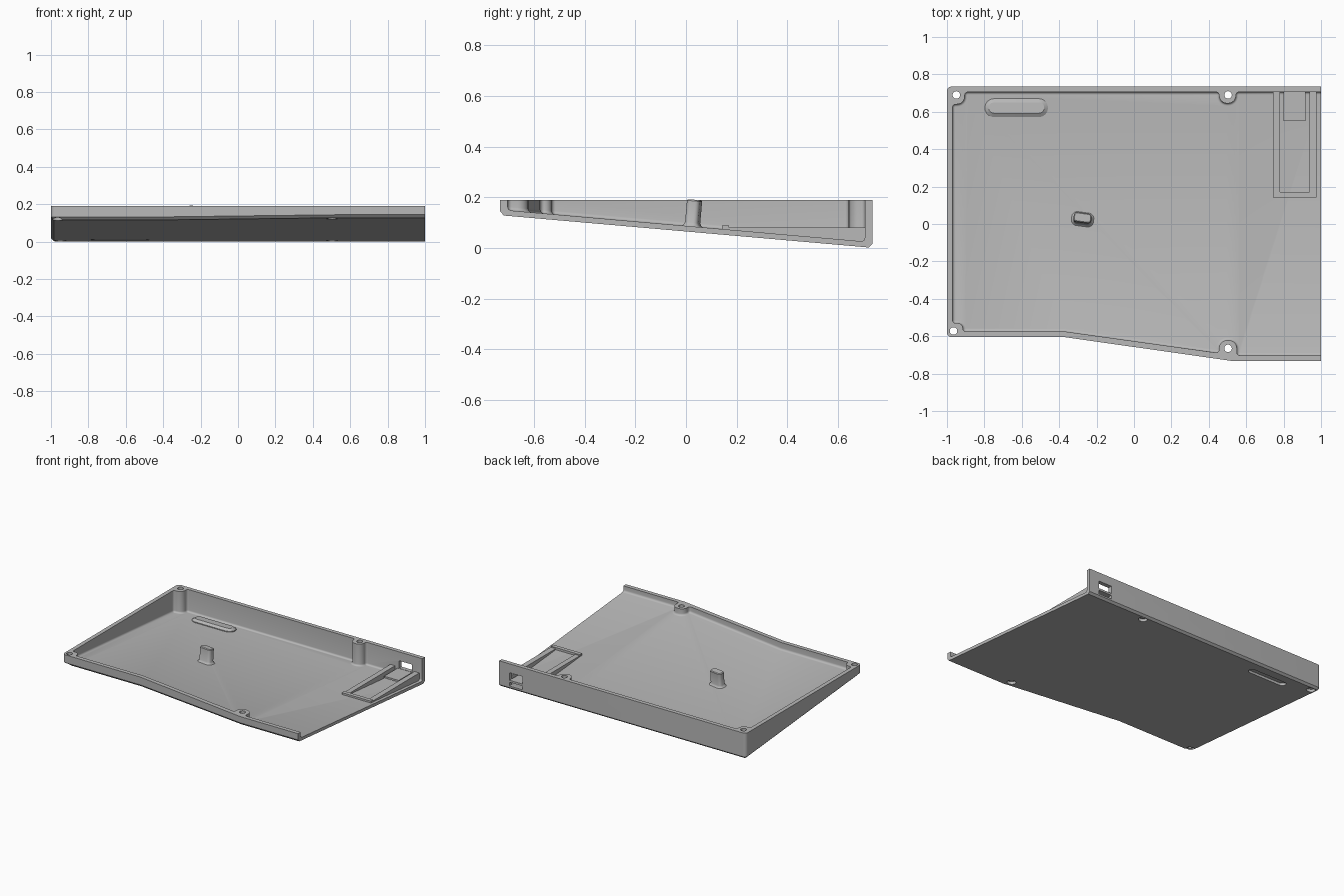
import bpy, bmesh, math
from mathutils import Vector, Matrix

cube = bpy.data.objects.get("Cube")
if cube:
    bpy.data.objects.remove(cube)

TOP = 0.19
FLOOR = 0.022
SLOPE = math.tan(math.radians(5))

grey = bpy.data.materials.new("light grey plastic")
grey.use_nodes = True
grey.diffuse_color = (0.48, 0.48, 0.48, 1)
grey.node_tree.nodes["Principled BSDF"].inputs["Base Color"].default_value = (0.48, 0.48, 0.48, 1)


def under(y):
    """Height of the sloping underside."""
    return 0.065 - SLOPE * y


def rounded(corners, steps=6):
    """Closed counter-clockwise path with each (x, y, radius) corner rounded."""
    path = []
    for i, (x, y, r) in enumerate(corners):
        p = Vector((x, y))
        if r == 0:
            path.append(p)
            continue
        a = (Vector(corners[i - 1][:2]) - p).normalized()
        b = (Vector(corners[(i + 1) % len(corners)][:2]) - p).normalized()
        half = a.angle(b) / 2
        centre = p + (a + b).normalized() * (r / math.sin(half))
        start = p + a * (r / math.tan(half)) - centre
        end = p + b * (r / math.tan(half)) - centre
        sweep = start.angle_signed(end)
        for k in range(steps + 1):
            path.append(centre + Matrix.Rotation(-sweep * k / steps, 2) @ start)
    return path


def inset(path, d):
    """Move a counter-clockwise path inwards by d."""
    out = []
    for i, p in enumerate(path):
        e1 = (p - path[i - 1]).normalized()
        e2 = (path[(i + 1) % len(path)] - p).normalized()
        n1, n2 = Vector((-e1.y, e1.x)), Vector((-e2.y, e2.x))
        out.append(p + (n1 + n2) * (d / (1 + n1.dot(n2))))
    return out


def sloped(path, h):
    return [(p.x, p.y, under(p.y) + h) for p in path]


def flat(path, z):
    return [(p.x, p.y, z) for p in path]


def loft(name, rings):
    """Solid skin through equal-length rings, bottom to top, with capped ends."""
    bm = bmesh.new()
    loops = [[bm.verts.new(c) for c in ring] for ring in rings]
    for low, high in zip(loops, loops[1:]):
        for i in range(len(low)):
            j = (i + 1) % len(low)
            bm.faces.new((low[i], low[j], high[j], high[i]))
    bm.faces.new(loops[0][::-1])
    bm.faces.new(loops[-1])
    bmesh.ops.recalc_face_normals(bm, faces=bm.faces[:])
    mesh = bpy.data.meshes.new(name)
    bm.to_mesh(mesh)
    bm.free()
    mesh.materials.append(grey)
    obj = bpy.data.objects.new(name, mesh)
    bpy.context.collection.objects.link(obj)
    return obj


def rect(x0, x1, y0, y1, r=0.0):
    return rounded([(x0, y0, r), (x1, y0, r), (x1, y1, r), (x0, y1, r)])


def circle(x, y, r, n=24):
    return [Vector((x + r * math.cos(math.tau * k / n), y + r * math.sin(math.tau * k / n)))
            for k in range(n)]


def cut(target, cutter):
    cutter.hide_render = True
    mod = target.modifiers.new("cut", "BOOLEAN")
    mod.operation, mod.solver, mod.object = "DIFFERENCE", "EXACT", cutter
    bpy.context.view_layer.objects.active = target
    bpy.ops.object.modifier_apply(modifier=mod.name)
    bpy.data.objects.remove(cutter)


def smooth(obj):
    bpy.ops.object.select_all(action="DESELECT")
    obj.select_set(True)
    bpy.context.view_layer.objects.active = obj
    bpy.ops.object.shade_smooth_by_angle(angle=math.radians(32))


# Tray body: sloping underside with a chamfered edge, except at the open end
outline = rounded([(-1, -0.605, 0.025), (-0.37, -0.605, 0), (0.53, -0.733, 0),
                   (1, -0.733, 0), (1, 0.735, 0), (-1, 0.735, 0.025)])
chamfer = inset(outline, 0.015)
for p, q in zip(outline, chamfer):
    if p.x > 0.999:
        q.x = p.x
tray = loft("tray", [sloped(chamfer, 0), sloped(outline, 0.015), flat(outline, TOP)])

# Cavity: leaves thin walls and four screw bosses, with a filleted floor
J, B = 0.016, 0.042
cavity = rounded([
    (-0.97, -0.53, J), (-0.915, -0.53, 0.028), (-0.915, -0.575, J),
    (-0.37, -0.575, 0),
    (0.455, -0.69, J), (0.455, -0.622, B), (0.55, -0.622, B), (0.55, -0.703, J),
    (1.1, -0.703, 0), (1.1, 0.705, 0),
    (0.545, 0.705, J), (0.545, 0.645, B), (0.455, 0.645, B), (0.455, 0.705, J),
    (-0.905, 0.705, J), (-0.905, 0.64, B), (-0.97, 0.64, J)])
R = 0.014
rings = []
for k in range(5):
    a = math.radians(90 * k / 4)
    rings.append(sloped(inset(cavity, R * (1 - math.sin(a))), FLOOR + R * (1 - math.cos(a))))
rings.append(flat(cavity, TOP + 0.05))
cut(tray, loft("cavity_cutter", rings))

# Screw holes, counterbored from below
for x, y in [(-0.95, 0.69), (0.503, 0.69), (-0.965, -0.572), (0.503, -0.665)]:
    cut(tray, loft("hole_cutter", [flat(circle(x, y, 0.02), -0.1), flat(circle(x, y, 0.02), 0.3)]))
    bore = circle(x, y, 0.03)
    cut(tray, loft("bore_cutter", [sloped(bore, -0.05), sloped(bore, 0.02)]))

# Connector windows in the back wall
for z0, z1 in [(0.07, 0.125), (0.028, 0.055)]:
    window = rect(0.812, 0.918, 0.695, 0.78)
    cut(tray, loft("window_cutter", [flat(window, z0), flat(window, z1)]))

# Foot recess below, and the raised pad above it
slot = rect(-0.785, -0.475, 0.595, 0.65, 0.027)
cut(tray, loft("slot_cutter", [sloped(slot, -0.05), sloped(slot, 0.018)]))
smooth(tray)

pad = rect(-0.797, -0.46, 0.572, 0.67, 0.048)
smooth(loft("foot_pad", [sloped(pad, FLOOR - 0.002), sloped(pad, FLOOR + 0.006),
                         sloped(inset(pad, 0.02), FLOOR + 0.02)]))

# Support post, square to the sloping floor, with a flared foot
post = rect(-0.048, 0.048, -0.026, 0.026, 0.018)
height = TOP - under(0.03) - FLOOR
support = loft("support_post", [flat(inset(post, -0.014), -0.002), flat(inset(post, -0.005), 0.005),
                                flat(post, 0.015), flat(post, height - 0.005),
                                flat(inset(post, 0.005), height)])
support.matrix_world = (Matrix.Translation((-0.275, 0.025, under(0.025) + FLOOR))
                        @ Matrix.Rotation(-math.radians(5), 4, "X")
                        @ Matrix.Rotation(-math.radians(8), 4, "Z"))
smooth(support)

# Circuit board cradle: level-topped rails, end stop and connector shelf
for name, x0, x1, y0, y1, top in [
        ("cradle_rail_left", 0.937, 0.977, 0.15, 0.708, 0.08),
        ("cradle_rail_right", 0.742, 0.78, 0.15, 0.708, 0.08),
        ("cradle_end_stop", 0.742, 0.977, 0.142, 0.17, 0.088)]:
    plan = rect(x0, x1, y0, y1)
    loft(name, [sloped(plan, FLOOR - 0.003), flat(plan, top)])
shelf = rect(0.80, 0.918, 0.55, 0.708)
loft("connector_shelf", [flat(shelf, 0.055), flat(shelf, 0.068)])
